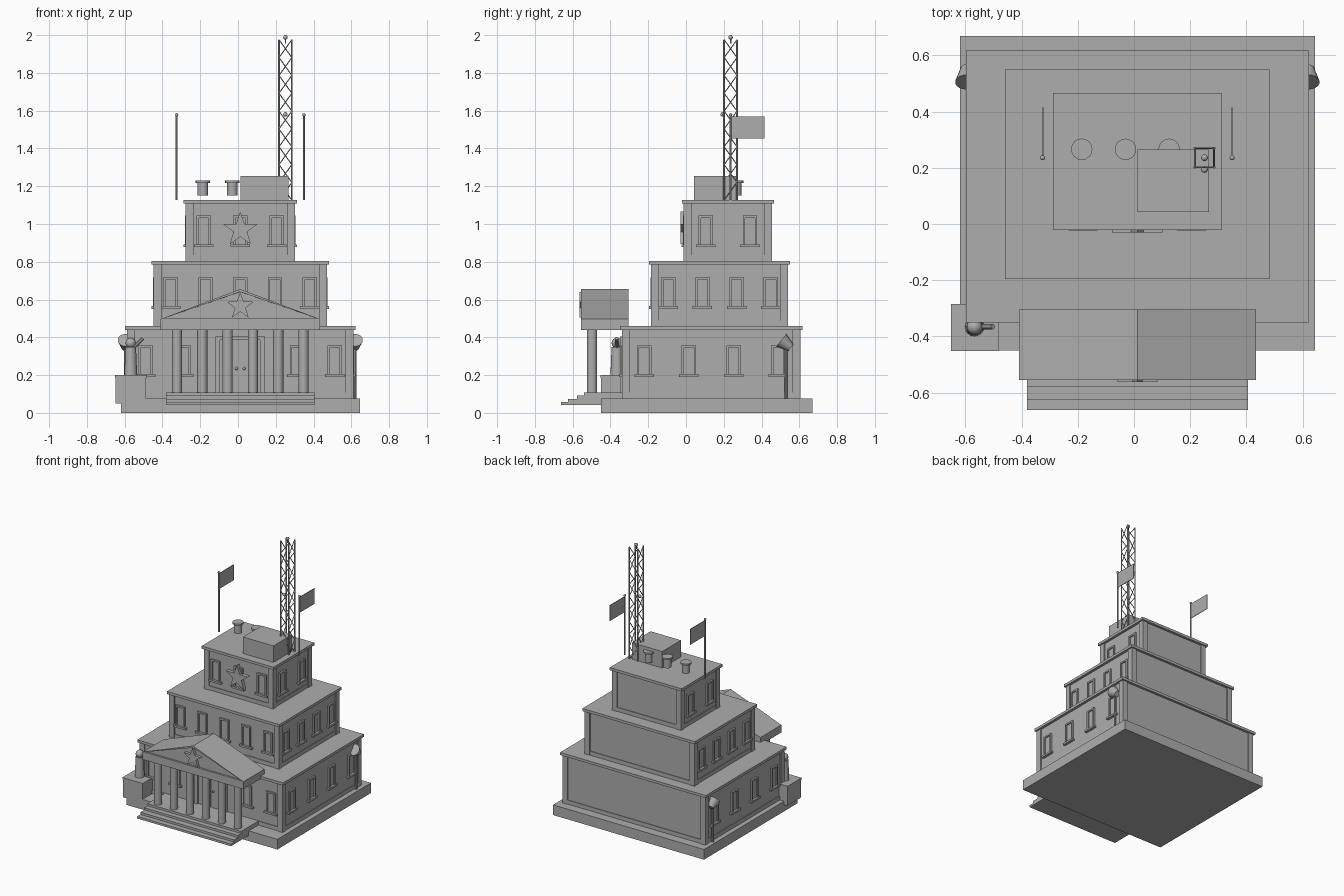
import bpy, bmesh, math
from mathutils import Vector, Matrix

if "Cube" in bpy.data.objects:
    bpy.data.objects.remove(bpy.data.objects["Cube"])

stone = bpy.data.materials.new("stone_grey")
stone.use_nodes = True
GREY = (0.42, 0.42, 0.42, 1)
stone.diffuse_color = GREY
stone.node_tree.nodes["Principled BSDF"].inputs["Base Color"].default_value = GREY

CX = 0.012  # symmetry line of the building


def finish(name, bm, smooth=False):
    bmesh.ops.recalc_face_normals(bm, faces=bm.faces)
    mesh = bpy.data.meshes.new(name)
    bm.to_mesh(mesh)
    bm.free()
    ob = bpy.data.objects.new(name, mesh)
    bpy.context.collection.objects.link(ob)
    mesh.materials.append(stone)
    if smooth:
        bpy.ops.object.select_all(action="DESELECT")
        bpy.context.view_layer.objects.active = ob
        ob.select_set(True)
        bpy.ops.object.shade_smooth_by_angle(angle=math.radians(35))
    return ob


def add_box(bm, x0, x1, y0, y1, z0, z1):
    m = Matrix.Translation(((x0 + x1) / 2, (y0 + y1) / 2, (z0 + z1) / 2))
    bmesh.ops.create_cube(bm, size=1, matrix=m @ Matrix.Diagonal((x1 - x0, y1 - y0, z1 - z0, 1)))


def add_rod(bm, a, b, r0, r1=None, sides=6):
    a, b = Vector(a), Vector(b)
    d = b - a
    m = Matrix.Translation((a + b) / 2) @ d.to_track_quat("Z", "Y").to_matrix().to_4x4()
    bmesh.ops.create_cone(bm, cap_ends=True, segments=sides, radius1=r0,
                          radius2=r0 if r1 is None else r1, depth=d.length, matrix=m)


def add_ball(bm, c, r):
    bmesh.ops.create_uvsphere(bm, u_segments=14, v_segments=8, radius=r, matrix=Matrix.Translation(c))


def box(name, *dims):
    bm = bmesh.new()
    add_box(bm, *dims)
    return finish(name, bm)


def window(bm, centre, out, z0, z1):
    """Framed opening with a sill; out is the outward wall direction."""
    along = Vector((-out.y, out.x, 0))

    def piece(a0, a1, d, h0, h1):
        p = centre + along * a0 - out * 0.005
        q = centre + along * a1 + out * d
        add_box(bm, min(p.x, q.x), max(p.x, q.x), min(p.y, q.y), max(p.y, q.y), h0, h1)

    for s in (-1, 1):
        piece(s * 0.032 - 0.006, s * 0.032 + 0.006, 0.012, z0, z1)
    piece(-0.038, 0.038, 0.012, z1 - 0.012, z1)
    piece(-0.026, 0.026, 0.003, z0, z1 - 0.012)
    piece(-0.052, 0.052, 0.02, z0 - 0.014, z0)


def storey(name, x0, x1, y0, y1, z0, z1, sill, front, side, skip=()):
    """Wall block with corner piers, plinth band, cornice and windows."""
    inset, pier = 0.009, 0.042
    box(name + "_walls", x0 + inset, x1 - inset, y0 + inset, y1 - inset, z0, z1)
    bm = bmesh.new()
    for px in (x0, x1 - pier):
        for py in (y0, y1 - pier):
            add_box(bm, px, px + pier, py, py + pier, z0, z1 - 0.02)
    finish(name + "_corner_piers", bm)
    box(name + "_plinth", x0 + 0.004, x1 - 0.004, y0 + 0.004, y1 - 0.004, z0, z0 + 0.03)
    box(name + "_cornice", x0 - 0.011, x1 + 0.011, y0 - 0.01, y1 + 0.01, z1 - 0.02, z1)
    bm = bmesh.new()
    for i in range(front):
        if i not in skip:
            x = x0 + (x1 - x0) * (i + 0.5) / front
            window(bm, Vector((x, y0 + inset, 0)), Vector((0, -1, 0)), sill, sill + 0.152)
    for i in range(side):
        y = y0 + (y1 - y0) * (i + 0.5) / side
        for x, s in ((x0 + inset, -1), (x1 - inset, 1)):
            window(bm, Vector((x, y, 0)), Vector((s, 0, 0)), sill, sill + 0.152)
    finish(name + "_windows", bm)


def star(name, z, y0, y1, radius):
    bm = bmesh.new()
    ring = []
    for i in range(10):
        r = radius if i % 2 == 0 else radius * 0.4
        a = math.pi / 2 + i * math.pi / 5
        ring.append(bm.verts.new((CX + r * math.cos(a), y1, z + r * math.sin(a))))
    face = bm.faces.new(ring)
    ext = bmesh.ops.extrude_face_region(bm, geom=[face])
    bmesh.ops.translate(bm, vec=(0, y0 - y1, 0),
                        verts=[v for v in ext["geom"] if isinstance(v, bmesh.types.BMVert)])
    finish(name, bm)


# Base slab and three stepped storeys
box("base_slab", -0.62, 0.645, -0.45, 0.67, 0, 0.077)
storey("lower_storey", -0.588, 0.612, -0.34, 0.607, 0.077, 0.46, 0.205, 6, 4, skip=(2, 3))
storey("middle_storey", -0.448, 0.472, -0.185, 0.54, 0.46, 0.805, 0.565, 5, 4)
storey("upper_storey", -0.278, 0.302, -0.012, 0.456, 0.805, 1.128, 0.892, 3, 2)
star("upper_star", 0.97, -0.03, 0.0, 0.095)

# Double entrance door
bm = bmesh.new()
for s in (-1, 1):
    add_box(bm, CX + s * 0.12 - 0.012, CX + s * 0.12 + 0.012, -0.35, -0.32, 0.1, 0.405)
    add_box(bm, CX + s * 0.055 - 0.05, CX + s * 0.055 + 0.05, -0.338, -0.32, 0.1, 0.385)
    add_ball(bm, (CX + s * 0.02, -0.342, 0.235), 0.008)
add_box(bm, CX - 0.132, CX + 0.132, -0.35, -0.32, 0.385, 0.405)
finish("entrance_doors", bm)

# Entrance steps and porch floor
bm = bmesh.new()
for i, y in enumerate((-0.663, -0.624, -0.578, -0.54)):
    add_box(bm, CX - 0.393, CX + 0.393, y, -0.335, 0.042, 0.058 + i * 0.0165)
finish("entrance_steps", bm)

# Colonnade
bm = bmesh.new()
for i in range(6):
    x = CX + (i - 2.5) * 0.134
    add_rod(bm, (x, -0.497, 0.1), (x, -0.497, 0.445), 0.027, sides=20)
finish("portico_columns", bm, True)

# Beam and gable roof with a recessed pediment
box("portico_beam", CX - 0.422, CX + 0.422, -0.555, -0.305, 0.44, 0.497)
bm = bmesh.new()
front = [bm.verts.new((CX + x, -0.555, z)) for x, z in ((-0.422, 0.497), (0.422, 0.497), (0, 0.655))]
back = [bm.verts.new((v.co.x, -0.305, v.co.z)) for v in front]
gable = bm.faces.new(front)
bm.faces.new(back[::-1])
for i in range(3):
    j = (i + 1) % 3
    bm.faces.new((front[j], front[i], back[i], back[j]))
bmesh.ops.recalc_face_normals(bm, faces=bm.faces)
bmesh.ops.inset_region(bm, faces=[gable], thickness=0.014, depth=0)
bmesh.ops.inset_region(bm, faces=[gable], thickness=0.0005, depth=-0.014)
finish("portico_gable", bm)
star("pediment_star", 0.565, -0.563, -0.535, 0.075)

# Pedestal and statue with a raised arm
box("statue_pedestal", -0.648, -0.486, -0.45, -0.288, 0.05, 0.185)
box("pedestal_cap", -0.652, -0.482, -0.453, -0.285, 0.185, 0.2)
bm = bmesh.new()
SX, SY = -0.568, -0.366
add_rod(bm, (SX, SY, 0.2), (SX, SY, 0.35), 0.034, 0.028, 16)
add_ball(bm, (SX, SY, 0.37), 0.028)
add_rod(bm, (SX + 0.01, SY, 0.34), (SX + 0.065, SY, 0.395), 0.01, sides=10)
finish("statue", bm, True)

# Horns on stands beside the lower storey
for side, s in (("left", 1), ("right", -1)):
    bm = bmesh.new()
    x = CX + s * 0.607
    add_rod(bm, (x, 0.53, 0.077), (x, 0.53, 0.36), 0.008, sides=10)
    add_rod(bm, (x, 0.555, 0.345), (x, 0.505, 0.385), 0.022, 0.042, 18)
    finish(side + "_horn", bm, True)

# Roof cabin and vents
box("roof_cabin", 0.013, 0.267, 0.042, 0.266, 1.125, 1.253)
bm = bmesh.new()
for x in (-0.186, -0.03, 0.125):
    add_rod(bm, (x, 0.266, 1.15), (x, 0.266, 1.22), 0.028, sides=16)
    add_rod(bm, (x, 0.266, 1.217), (x, 0.266, 1.229), 0.038, sides=16)
finish("roof_vents", bm, True)

# Flags on poles
for side, x in (("left", 0.349), ("right", -0.325)):
    bm = bmesh.new()
    add_rod(bm, (x, 0.236, 1.128), (x, 0.236, 1.575), 0.006, sides=10)
    add_ball(bm, (x, 0.236, 1.578), 0.009)
    finish(side + "_flagpole", bm, True)
    box(side + "_flag", x - 0.002, x + 0.002, 0.236, 0.415, 1.452, 1.57)

# Lattice mast
bm = bmesh.new()
MX, MY, HALF, BAYS = 0.251, 0.236, 0.034, 9
Z0, Z1 = 1.125, 1.975
corners = [(MX + a * HALF, MY + b * HALF) for a, b in ((-1, -1), (1, -1), (1, 1), (-1, 1))]
step = (Z1 - Z0) / BAYS
for k in range(4):
    p, q = corners[k], corners[(k + 1) % 4]
    add_rod(bm, (*p, Z0), (*p, Z1), 0.005)
    for i in range(BAYS):
        a, b = (p, q) if i % 2 == 0 else (q, p)
        add_rod(bm, (*a, Z0 + i * step), (*b, Z0 + (i + 1) * step), 0.003, sides=5)
finish("lattice_mast", bm)
bm = bmesh.new()
add_rod(bm, (MX, MY, Z1 - 0.02), (MX, MY, Z1 + 0.01), 0.004)
add_ball(bm, (MX, MY, 1.988), 0.012)
add_ball(bm, (MX, MY - 0.042, 1.58), 0.012)
finish("mast_lamps", bm, True)
